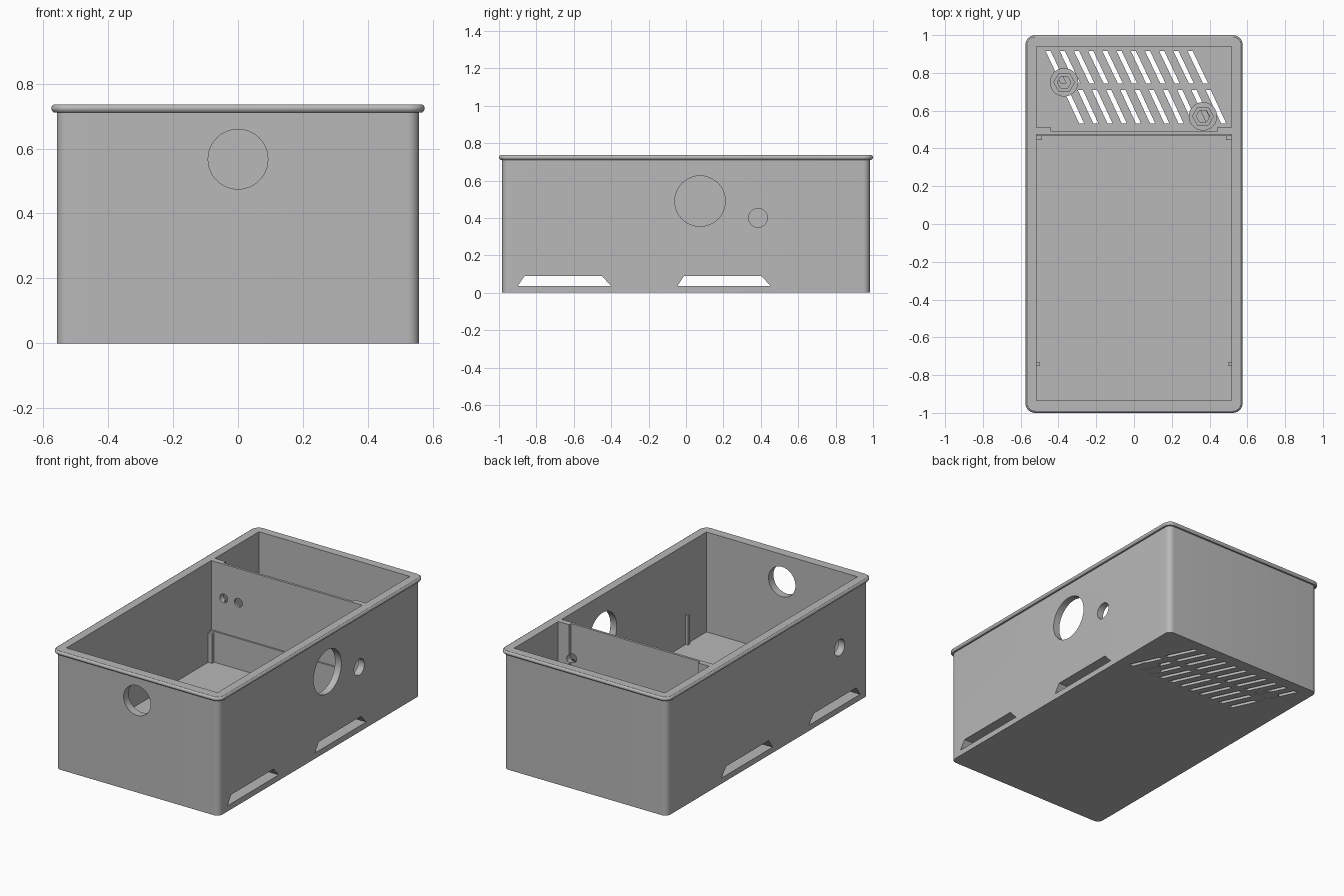
import bpy, bmesh, math

cube = bpy.data.objects.get("Cube")
if cube:
    bpy.data.objects.remove(cube, do_unlink=True)

grey = bpy.data.materials.new("plain grey")
grey.use_nodes = True
GREY = (0.48, 0.48, 0.48, 1)
grey.diffuse_color = GREY
grey.node_tree.nodes["Principled BSDF"].inputs["Base Color"].default_value = GREY


def finish(bm, name):
    bmesh.ops.recalc_face_normals(bm, faces=bm.faces)
    mesh = bpy.data.meshes.new(name)
    bm.to_mesh(mesh)
    bm.free()
    mesh.materials.append(grey)
    ob = bpy.data.objects.new(name, mesh)
    bpy.context.collection.objects.link(ob)
    return ob


def loft(bm, rings):
    """Closed solid through a stack of matching rings."""
    loops = [[bm.verts.new(p) for p in ring] for ring in rings]
    n = len(loops[0])
    for a, b in zip(loops, loops[1:]):
        for i in range(n):
            j = (i + 1) % n
            bm.faces.new((a[i], a[j], b[j], b[i]))
    bm.faces.new(loops[0][::-1])
    bm.faces.new(loops[-1])


def prism(name, outlines, axis, lo, hi):
    """Extrude flat outlines along an axis; points are the other two axes in order."""
    bm = bmesh.new()
    for pts in outlines:
        rings = []
        for d in (lo, hi):
            ring = []
            for p in pts:
                co = list(p)
                co.insert("xyz".index(axis), d)
                ring.append(co)
            rings.append(ring)
        loft(bm, rings)
    return finish(bm, name)


def disc(u, v, r, n=48):
    return [(u + r * math.cos(2 * math.pi * i / n), v + r * math.sin(2 * math.pi * i / n))
            for i in range(n)]


def rect(x0, x1, y0, y1):
    return [(x0, y0), (x1, y0), (x1, y1), (x0, y1)]


def rounded(hx, hy, r, z, steps=8):
    ring = []
    for q, (sx, sy) in enumerate(((1, 1), (-1, 1), (-1, -1), (1, -1))):
        for i in range(steps + 1):
            a = math.pi / 2 * (q + i / steps)
            ring.append((sx * (hx - r) + r * math.cos(a), sy * (hy - r) + r * math.sin(a), z))
    return ring


def cut(ob, name, outlines, axis, lo, hi):
    """Subtract a prism and throw the cutter away."""
    cutter = prism(name, outlines, axis, lo, hi)
    cutter.hide_render = True
    mod = ob.modifiers.new(name, "BOOLEAN")
    mod.operation = "DIFFERENCE"
    mod.solver = "EXACT"
    mod.object = cutter
    bpy.context.view_layer.update()
    deps = bpy.context.evaluated_depsgraph_get()
    mesh = bpy.data.meshes.new_from_object(ob.evaluated_get(deps))
    ob.modifiers.clear()
    ob.data = mesh
    bpy.data.objects.remove(cutter, do_unlink=True)


def smooth(ob):
    bpy.ops.object.select_all(action="DESELECT")
    ob.select_set(True)
    bpy.context.view_layer.objects.active = ob
    bpy.ops.object.shade_smooth_by_angle()


# Outer shell with the rounded bead around the top
bm = bmesh.new()
HX, HY, R = 0.558, 0.983, 0.035
bead = [(0, 0), (0, 0.711), (0.009, 0.711), (0.014, 0.715), (0.017, 0.721),
        (0.017, 0.726), (0.014, 0.732), (0.008, 0.736)]
loft(bm, [rounded(HX + o, HY + o, R + o, z) for o, z in bead])
box = finish(bm, "box_body")

# Front and rear compartments, leaving a stepped divider between them
W = 0.515
cut(box, "front_space", [rect(-W, W, -0.935, 0.465)], "z", 0.12, 1)
cut(box, "divider_ledge", [rect(-W, W, 0.3, 0.475)], "z", 0.31, 1)
cut(box, "rear_space", [rect(-W, W, 0.51, 0.94)], "z", 0.04, 1)
cut(box, "divider_recess", [rect(-0.44, 0.44, 0.49, 0.6)], "z", 0.04, 1)

# Round openings in the walls and the divider
cut(box, "front_hole", [disc(0, 0.567, 0.092)], "y", -1.2, -0.8)
cut(box, "side_holes", [disc(0.075, 0.49, 0.135), disc(0.385, 0.4, 0.05)], "x", 0.4, 0.8)
cut(box, "far_side_hole", [disc(-0.7, 0.4, 0.05)], "x", -0.8, -0.4)
cut(box, "divider_holes", [disc(x, 0.525, 0.027, 24) for x in (-0.43, -0.33, 0.43)],
    "y", 0.4, 0.6)

# Tapered strap tunnels through the base
cut(box, "strap_tunnels",
    [[(y, 0.035), (y + 0.5, 0.035), (y + 0.45, 0.09), (y + 0.037, 0.09)] for y in (-0.9, -0.047)],
    "x", -1, 1)

# Two rows of slanted vents in the rear floor
vents = []
for x_start, y_top, y_low in ((-0.468, 0.915, 0.743), (-0.373, 0.71, 0.533)):
    for k in range(11):
        x = x_start + 0.0752 * k
        vents.append([(x, y_top), (x + 0.027, y_top), (x + 0.109, y_low), (x + 0.082, y_low)])
cut(box, "vents", vents, "z", -0.1, 0.2)
smooth(box)

# Round bosses with hexagonal nut pockets
for side, x, y in (("right", -0.37, 0.75), ("left", 0.365, 0.57)):
    boss = prism("nut_boss_" + side, [disc(x, y, 0.075)], "z", 0.001, 0.1)
    cut(boss, "nut_pocket", [disc(x, y, 0.055, 6)], "z", 0.07, 0.2)
    cut(boss, "screw_pocket", [disc(x, y, 0.036, 6)], "z", 0.03, 0.2)
    smooth(boss)

# Small support posts inside the front compartment
for side, s in (("right", -1), ("left", 1)):
    prism("corner_post_" + side, [rect(*sorted((s * 0.488, s * 0.52)), 0.445, 0.47)],
          "z", 0.11, 0.3)
    prism("front_post_" + side, [rect(*sorted((s * 0.498, s * 0.52)), -0.748, -0.733)],
          "z", 0.11, 0.3)
